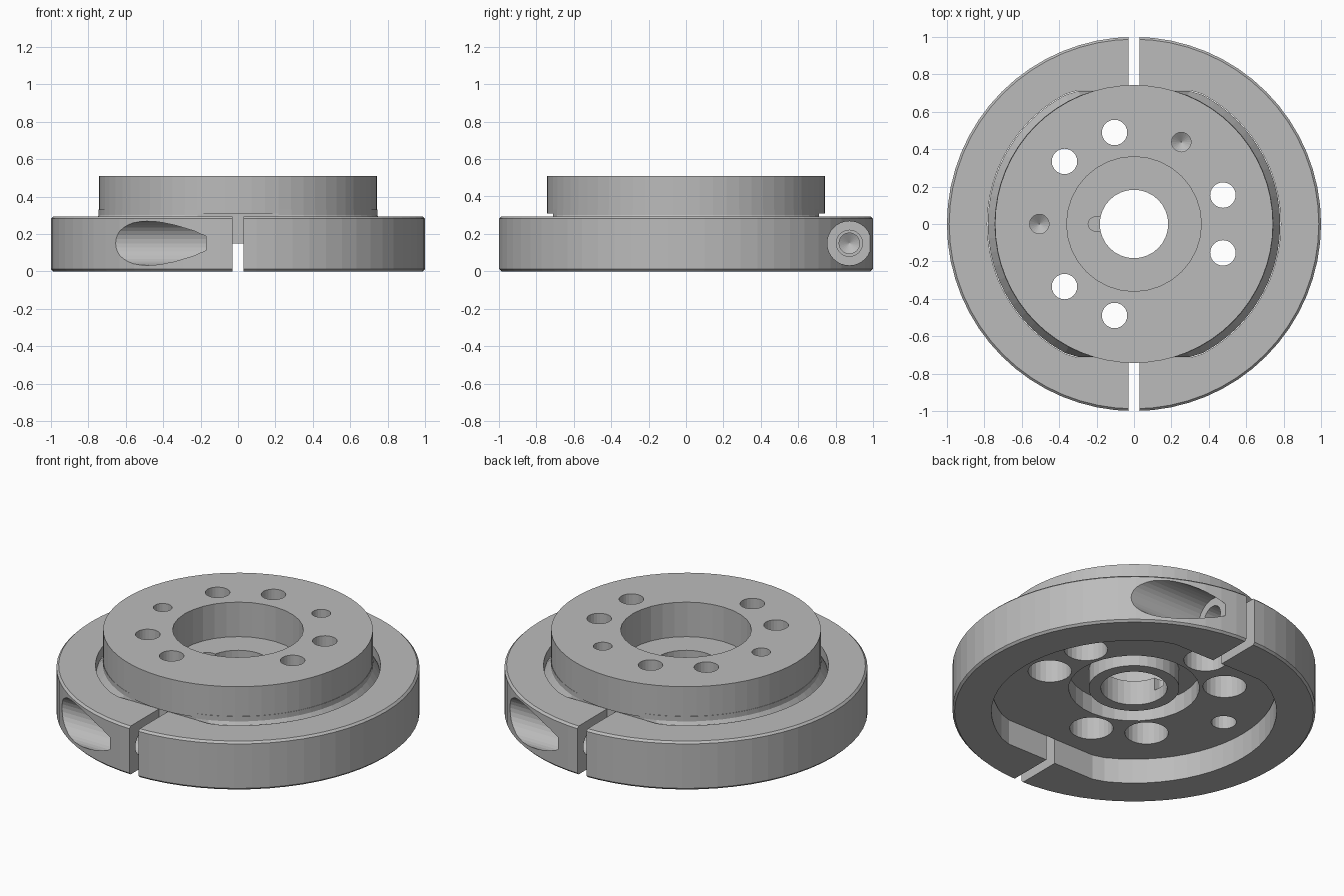
import bpy
import math
from mathutils import Matrix, Vector

cube = bpy.data.objects.get("Cube")
if cube:
    bpy.data.objects.remove(cube, do_unlink=True)

steel = bpy.data.materials.new("steel_grey")
steel.use_nodes = True
GREY = (0.5, 0.5, 0.5, 1)
steel.diffuse_color = GREY
steel.node_tree.nodes["Principled BSDF"].inputs["Base Color"].default_value = GREY


def make(name, verts, faces):
    mesh = bpy.data.meshes.new(name)
    mesh.from_pydata(verts, [], faces)
    mesh.materials.append(steel)
    obj = bpy.data.objects.new(name, mesh)
    bpy.context.collection.objects.link(obj)
    return obj


def turned(name, profile, sides, flat=None):
    """Solid stack of rings from (radius, height) pairs, bottom to top.
    With flat set, the rings are cut by two flats at y = +-flat."""
    verts = []
    for r, z in profile:
        for i in range(sides):
            a = 2 * math.pi * i / sides
            x, y = r * math.cos(a), r * math.sin(a)
            if flat:
                y = max(-flat, min(flat, y))
            verts.append((x, y, z))
    faces = [tuple(reversed(range(sides)))]
    for k in range(len(profile) - 1):
        for i in range(sides):
            j = (i + 1) % sides
            b, t = k * sides, (k + 1) * sides
            faces.append((b + i, b + j, t + j, t + i))
    top = (len(profile) - 1) * sides
    faces.append(tuple(range(top, top + sides)))
    return make(name, verts, faces)


def drum(r, z0, z1, sides=24, at=(0, 0), tip=None):
    """Straight drill; tip is the height of a conical end below z0."""
    profile = [(r, z0), (r, z1)]
    if tip:
        profile.insert(0, (0.002, z0 - tip))
    obj = turned("cutter", profile, sides)
    obj.data.transform(Matrix.Translation((at[0], at[1], 0)))
    return obj


def block(lo, hi):
    verts = [(x, y, z) for z in (lo[2], hi[2]) for x, y in
             ((lo[0], lo[1]), (hi[0], lo[1]), (hi[0], hi[1]), (lo[0], hi[1]))]
    faces = [(3, 2, 1, 0), (4, 5, 6, 7)]
    faces += [(i, (i + 1) % 4, (i + 1) % 4 + 4, i + 4) for i in range(4)]
    return make("cutter", verts, faces)


def combine(obj, other, operation="DIFFERENCE"):
    mod = obj.modifiers.new("cut", "BOOLEAN")
    mod.operation = operation
    mod.solver = "EXACT"
    mod.object = other
    bpy.context.view_layer.update()
    bpy.context.view_layer.objects.active = obj
    bpy.ops.object.modifier_apply(modifier=mod.name)
    bpy.data.objects.remove(other, do_unlink=True)


def along_x(obj, y, z, flip=False):
    """Lay a z-axis drill along x; flip makes its low end point to +x."""
    turn = Matrix.Rotation(math.radians(-90 if flip else 90), 4, "Y")
    obj.data.transform(Matrix.Translation(Vector((0, y, z))) @ turn)
    return obj


# Clamp half: bevelled ring, flat-sided opening, split face
BOLT_Y, BOLT_Z, GAP = 0.873, 0.15, 0.03
half = turned("clamp_half_left",
              [(0.988, 0), (1, 0.012), (1, 0.282), (0.988, 0.294)], 64)
combine(half, turned("cutter", [(0.785, -0.1), (0.785, 0.5)], 64, flat=0.715))
combine(half, block((-1.2, -1.2, -0.2), (GAP, 1.2, 0.6)))

# Bolt seat and clearance hole at the back, threaded hole at the front
combine(half, along_x(drum(0.118, 0.17, 1.3, 32), BOLT_Y, BOLT_Z))
combine(half, along_x(drum(0.07, -0.1, 0.2), BOLT_Y, BOLT_Z))
combine(half, along_x(drum(0.055, -0.32, 0.1, tip=0.03), -BOLT_Y, BOLT_Z, True))

# Opposite clamp half is the same part turned half way round
other = half.copy()
other.data = half.data.copy()
other.name = "clamp_half_right"
other.data.transform(Matrix.Rotation(math.pi, 4, "Z"))
bpy.context.collection.objects.link(other)

# Hub: flat-sided tapered flange below, round drum above
HUB_TOP = 0.51
hub = turned("hub", [(0.782, 0.15), (0.782, 0.24), (0.745, 0.30), (0.745, 0.33)],
             64, flat=0.711)
combine(hub, turned("drum", [(0.743, 0.308), (0.743, HUB_TOP)], 64), "UNION")

# Stepped bore, ring recess around the boss underneath, keyway
combine(hub, drum(0.36, 0.30, 0.7, 32))
recess = drum(0.36, 0, 0.26, 32)
combine(recess, drum(0.25, -0.1, 0.4, 32))
combine(hub, recess)
combine(hub, drum(0.183, 0, 0.6, 32))
combine(hub, block((-0.205, -0.038, 0.22), (-0.1, 0.038, 0.4)))
combine(hub, drum(0.038, 0.22, 0.4, 16, (-0.207, 0)))


def polar(r, degrees):
    a = math.radians(degrees)
    return r * math.cos(a), r * math.sin(a)


# Six through holes, counterbored from below
for angle in (18, 102, 138):
    for side in (1, -1):
        spot = polar(0.5, angle * side)
        combine(hub, drum(0.068, 0, 0.7, 24, spot))
        combine(hub, drum(0.12, 0, 0.34, 24, spot))

# Blind dowel holes on top, one locating hole below
for angle in (60, 180):
    combine(hub, drum(0.052, 0.40, 0.7, 20, polar(0.506, angle), tip=0.035))
combine(hub, drum(0.07, 0, 0.25, 20, (-0.62, 0.03)))
